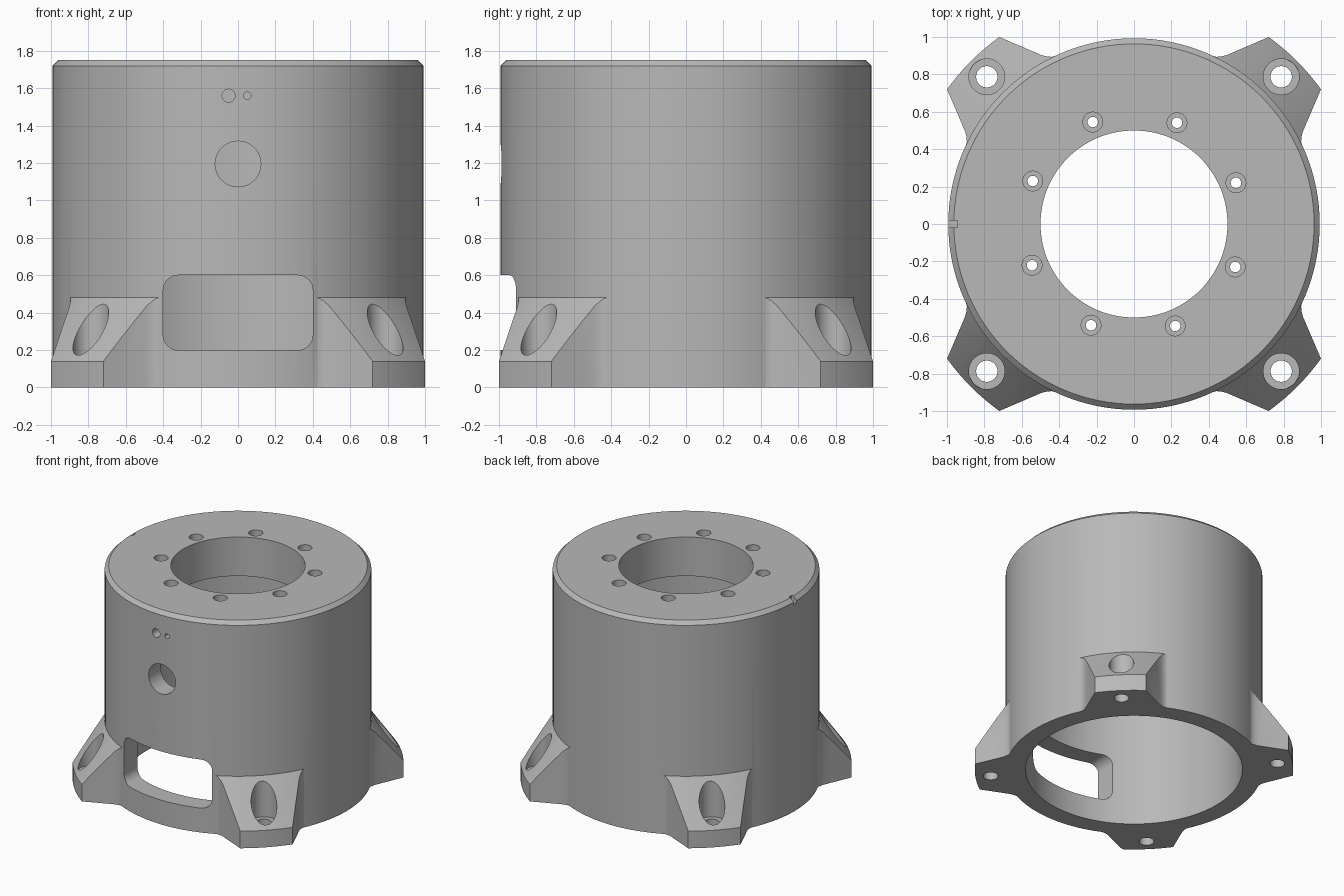
import bpy, bmesh
from math import sin, cos, pi, radians
from mathutils import Matrix

if "Cube" in bpy.data.objects:
    bpy.data.objects.remove(bpy.data.objects["Cube"])

SEG = 128
FRONT = Matrix.Rotation(pi / 2, 4, 'X')   # local xy -> world xz, local z -> -y


def to_object(bm, name):
    bmesh.ops.recalc_face_normals(bm, faces=bm.faces)
    me = bpy.data.meshes.new(name)
    bm.to_mesh(me)
    bm.free()
    ob = bpy.data.objects.new(name, me)
    bpy.context.collection.objects.link(ob)
    return ob


def lathe(name, profile):
    """Revolve a closed (radius, z) profile about z."""
    bm = bmesh.new()
    rings = [[bm.verts.new((r * cos(2 * pi * i / SEG), r * sin(2 * pi * i / SEG), z))
              for r, z in profile] for i in range(SEG)]
    n = len(profile)
    for i in range(SEG):
        a, b = rings[i], rings[(i + 1) % SEG]
        for j in range(n):
            k = (j + 1) % n
            bm.faces.new((a[j], b[j], b[k], a[k]))
    return to_object(bm, name)


def prism(bm, pts, z0, z1, mat=Matrix()):
    """Extrude a 2D outline from z0 to z1."""
    lo = [bm.verts.new(mat @ Matrix.Translation((x, y, z0)).translation) for x, y in pts]
    hi = [bm.verts.new(mat @ Matrix.Translation((x, y, z1)).translation) for x, y in pts]
    bm.faces.new(lo[::-1])
    bm.faces.new(hi)
    for i in range(len(pts)):
        j = (i + 1) % len(pts)
        bm.faces.new((lo[i], lo[j], hi[j], hi[i]))


def circle(x, y, r, n=40):
    return [(x + r * cos(2 * pi * i / n), y + r * sin(2 * pi * i / n)) for i in range(n)]


def rounded_rect(x0, x1, y0, y1, r, n=8):
    pts = []
    corners = [(x1 - r, y1 - r), (x0 + r, y1 - r), (x0 + r, y0 + r), (x1 - r, y0 + r)]
    for q, (cx, cy) in enumerate(corners):
        for i in range(n + 1):
            a = pi / 2 * (q + i / n)
            pts.append((cx + r * cos(a), cy + r * sin(a)))
    return pts


def boolean(ob, other, op):
    m = ob.modifiers.new(op.lower(), 'BOOLEAN')
    m.operation, m.solver, m.object = op, 'EXACT', other
    other.hide_render = True
    bpy.context.view_layer.update()
    me = bpy.data.meshes.new_from_object(ob.evaluated_get(bpy.context.evaluated_depsgraph_get()))
    ob.modifiers.clear()
    ob.data = me
    bpy.data.objects.remove(other)


# Housing: hollow cylinder with thick top plate, chamfered rim
housing = lathe("housing", [(.838, 0), (.993, 0), (.993, 1.72), (.963, 1.75),
                            (.5, 1.75), (.5, 1.43), (.838, 1.43)])

# Feet: conical skirt trimmed to four tapered lugs with filleted roots
feet = lathe("feet", [(.85, 0), (1.232, 0), (1.232, .14), (.993, .48), (.9, .612), (.85, .612)])
half = [(1.3, .164), (.985, .29), (.96, .306), (.944, .32), (.935, .335), (.9, .335)]
outline = [(u, -v) for u, v in half[::-1]] + half
bm = bmesh.new()
for k in range(4):
    prism(bm, outline, -.1, 1, Matrix.Rotation(radians(45 + 90 * k), 4, 'Z'))
boolean(feet, to_object(bm, "foot_outline"), 'INTERSECT')
boolean(housing, feet, 'UNION')

# Wide cuts: window, port, counterbores, rim notch
wide = bmesh.new()
prism(wide, rounded_rect(-.4, .4, .2, .6, .08), .5, 1.2, FRONT)
prism(wide, circle(0, 1.195, .122, 48), .5, 1.2, FRONT)
prism(wide, circle(-.05, 1.56, .035, 24), .84, 1.2, FRONT)
prism(wide, circle(.05, 1.56, .02, 24), .84, 1.2, FRONT)
prism(wide, [(-1.1, -.018), (-.945, -.018), (-.945, .018), (-1.1, .018)], 1.69, 1.9)
# Narrow cuts: through holes under the counterbores
narrow = bmesh.new()
for k in range(4):
    a = radians(45 + 90 * k)
    x, y = 1.113 * cos(a), 1.113 * sin(a)
    prism(wide, circle(x, y, .096), .15, .9)
    prism(narrow, circle(x, y, .057), -.1, .9)
for k in range(8):
    a = radians(22 + 45 * k)
    x, y = .588 * cos(a), .588 * sin(a)
    prism(wide, circle(x, y, .053, 32), 1.6, 1.9)
    prism(narrow, circle(x, y, .028, 24), 1.3, 1.9)
boolean(housing, to_object(wide, "wide_cutter"), 'DIFFERENCE')
boolean(housing, to_object(narrow, "narrow_cutter"), 'DIFFERENCE')

# Single grey material
grey = bpy.data.materials.new("light grey")
grey.diffuse_color = (.48, .48, .48, 1)
grey.use_nodes = True
grey.node_tree.nodes["Principled BSDF"].inputs["Base Color"].default_value = grey.diffuse_color
housing.data.materials.clear()
housing.data.materials.append(grey)
for p in housing.data.polygons:
    p.material_index = 0

bpy.ops.object.select_all(action='DESELECT')
housing.select_set(True)
bpy.context.view_layer.objects.active = housing
bpy.ops.object.shade_smooth_by_angle(angle=radians(25))
